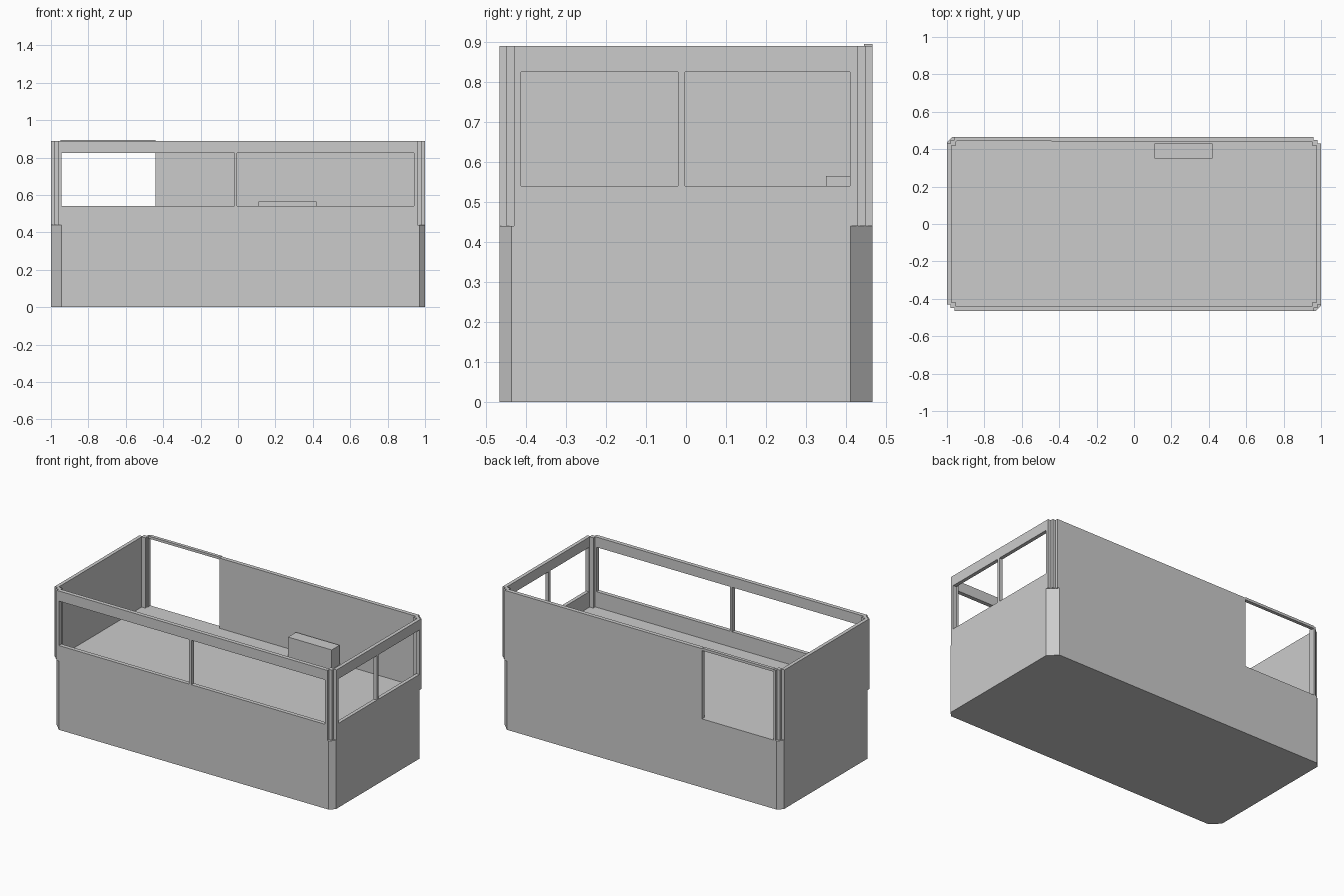
import bpy
import bmesh

if "Cube" in bpy.data.objects:
    bpy.data.objects.remove(bpy.data.objects["Cube"])

grey = bpy.data.materials.new("plain grey")
grey.use_nodes = True
grey.diffuse_color = (0.6, 0.6, 0.6, 1)
grey.node_tree.nodes["Principled BSDF"].inputs["Base Color"].default_value = (0.6, 0.6, 0.6, 1)

FLOOR, TOP = 0.44, 0.89
SILL, HEAD = 0.54, 0.825


def prism(name, outline, z0, z1):
    """Extrude a flat outline between two heights."""
    bm = bmesh.new()
    face = bm.faces.new([bm.verts.new((x, y, z0)) for x, y in outline])
    grown = bmesh.ops.extrude_face_region(bm, geom=[face])["geom"]
    for v in grown:
        if isinstance(v, bmesh.types.BMVert):
            v.co.z = z1
    bmesh.ops.recalc_face_normals(bm, faces=bm.faces)
    mesh = bpy.data.meshes.new(name)
    bm.to_mesh(mesh)
    bm.free()
    mesh.materials.append(grey)
    obj = bpy.data.objects.new(name, mesh)
    bpy.context.collection.objects.link(obj)
    return obj


def box(name, x0, x1, y0, y1, z0, z1):
    return prism(name, [(x0, y0), (x1, y0), (x1, y1), (x0, y1)], z0, z1)


def four_corners(corner):
    """Repeat one corner of an outline around the rectangle."""
    points = []
    for sx, sy in ((1, 1), (-1, 1), (-1, -1), (1, -1)):
        part = [(sx * x, sy * y) for x, y in corner]
        points += part if sx * sy > 0 else part[::-1]
    return points


def cut(target, cutter):
    """Subtract the cutter, then discard it."""
    cutter.hide_render = True
    mod = target.modifiers.new("cut", 'BOOLEAN')
    mod.operation = 'DIFFERENCE'
    mod.solver = 'EXACT'
    mod.object = cutter
    bpy.context.view_layer.objects.active = target
    bpy.ops.object.modifier_apply(modifier=mod.name)
    bpy.data.objects.remove(cutter)


# Solid base with two wide and two narrow corner chamfers
base_outline = []
for sx, sy, c in ((1, 1, 0.055), (-1, 1, 0.03), (-1, -1, 0.055), (1, -1, 0.03)):
    pair = [(sx, sy * (0.466 - c)), (sx * (1 - c), sy * 0.466)]
    base_outline += pair if sx * sy > 0 else pair[::-1]
prism("base", base_outline, 0, FLOOR)

# Upper walls with stepped corner posts, inside and out
outer = four_corners([(1, 0.43), (0.98, 0.43), (0.98, 0.448), (0.96, 0.448), (0.96, 0.466)])
inner = four_corners([(0.977, 0.42), (0.952, 0.42), (0.952, 0.44)])
walls = prism("upper_walls", outer, FLOOR, TOP)
cut(walls, prism("room_cutter", inner, FLOOR - 0.1, TOP + 0.1))

# Paired windows in the front wall and the +x end wall
for x0, x1 in ((-0.945, -0.02), (-0.005, 0.942)):
    cut(walls, box("front_window_cutter", x0, x1, -0.6, -0.43, SILL, HEAD))
for y0, y1 in ((-0.412, -0.02), (-0.003, 0.41)):
    cut(walls, box("end_window_cutter", 0.96, 1.1, y0, y1, SILL, HEAD))

# Tall doorway in the back wall, with a thin lintel
cut(walls, box("doorway_cutter", -0.948, -0.44, 0.43, 0.6, FLOOR - 0.1, TOP + 0.1))
box("doorway_lintel", -0.948, -0.44, 0.445, 0.466, 0.878, 0.894)

# Low box on the floor by the back wall
box("floor_box", 0.11, 0.42, 0.35, 0.43, FLOOR, 0.565)
